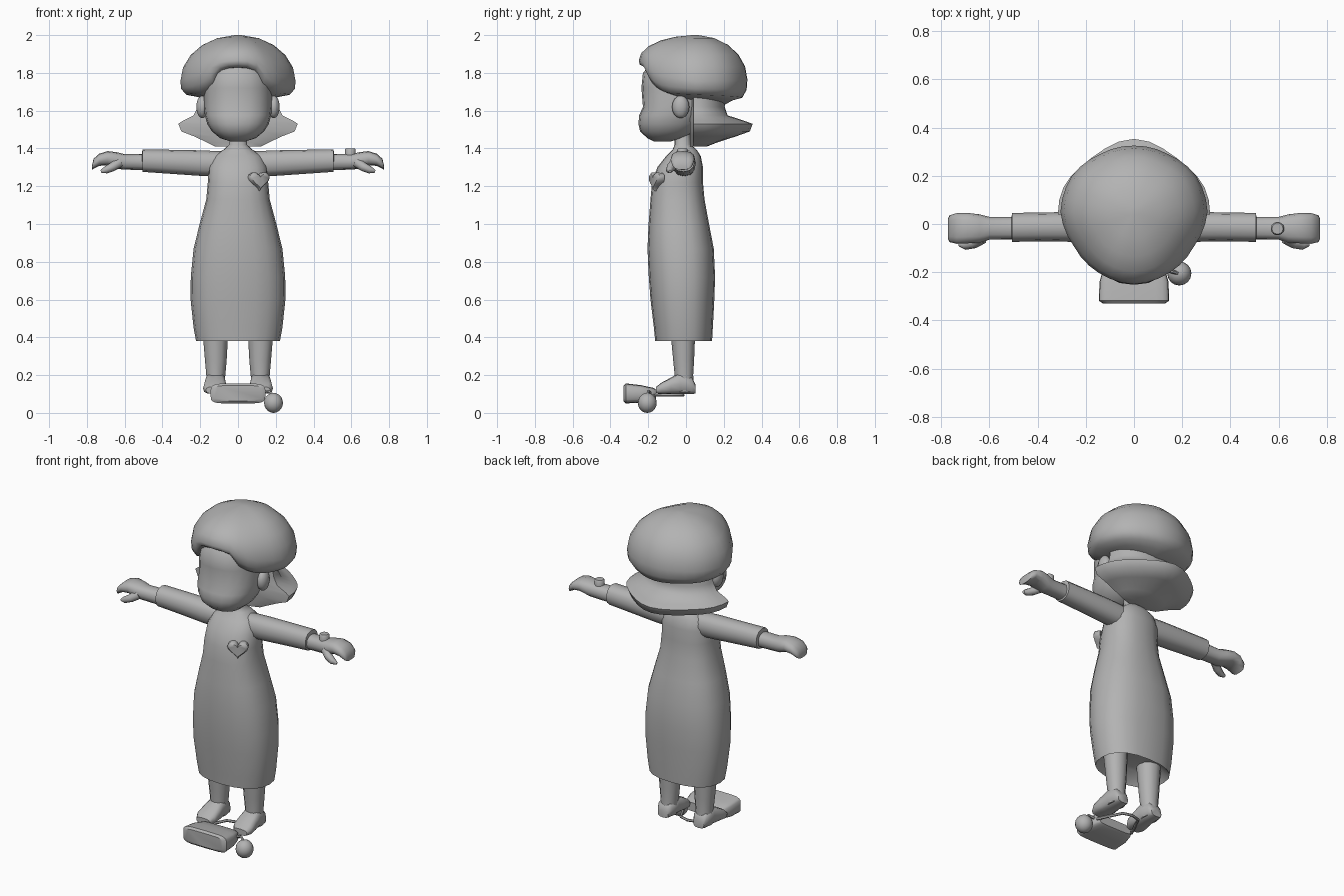
import bpy, bmesh, math
from mathutils import Vector

if "Cube" in bpy.data.objects:
    bpy.data.objects.remove(bpy.data.objects["Cube"])

gray = bpy.data.materials.new("plain gray")
gray.diffuse_color = (0.45, 0.45, 0.45, 1)
gray.use_nodes = True
gray.node_tree.nodes["Principled BSDF"].inputs["Base Color"].default_value = gray.diffuse_color


def finish(name, bm, angle=50):
    bmesh.ops.recalc_face_normals(bm, faces=bm.faces)
    me = bpy.data.meshes.new(name)
    bm.to_mesh(me)
    bm.free()
    ob = bpy.data.objects.new(name, me)
    bpy.context.collection.objects.link(ob)
    me.materials.append(gray)
    bpy.ops.object.select_all(action='DESELECT')
    ob.select_set(True)
    bpy.context.view_layer.objects.active = ob
    bpy.ops.object.shade_smooth_by_angle(angle=math.radians(angle))
    return ob


def skin(name, rings, angle=50):
    """Join closed rings of points into a capped surface."""
    bm = bmesh.new()
    vs = [[bm.verts.new(p) for p in r] for r in rings]
    n = len(vs[0])
    for a, b in zip(vs, vs[1:]):
        for i in range(n):
            j = (i + 1) % n
            bm.faces.new((a[i], a[j], b[j], b[i]))
    bm.faces.new(vs[0])
    bm.faces.new(vs[-1])
    return finish(name, bm, angle)


def loft(name, axis, rows, n=14, power=2.3, side=1, angle=50):
    """Rows: (position on axis, u min, u max, v min, v max)."""
    rings = []
    for t, u0, u1, v0, v1 in rows:
        ring = []
        for i in range(n):
            a = 2 * math.pi * i / n
            c, s = math.cos(a), math.sin(a)
            u = (u0 + u1) / 2 + (u1 - u0) / 2 * math.copysign(abs(c) ** (2 / power), c)
            v = (v0 + v1) / 2 + (v1 - v0) / 2 * math.copysign(abs(s) ** (2 / power), s)
            x, y, z = {'X': (t, u, v), 'Y': (u, t, v), 'Z': (u, v, t)}[axis]
            ring.append((x * side, y, z))
        rings.append(ring)
    return skin(name, rings, angle)


def tube(name, pts, radii, n=8):
    """Round tube through points."""
    rings = []
    for i, p in enumerate(pts):
        d = Vector(pts[min(i + 1, len(pts) - 1)]) - Vector(pts[max(i - 1, 0)])
        q = d.to_track_quat('Z', 'Y')
        rings.append([Vector(p) + q @ Vector((radii[i] * math.cos(2 * math.pi * k / n),
                                              radii[i] * math.sin(2 * math.pi * k / n), 0))
                      for k in range(n)])
    return skin(name, rings)


def ball(name, centre, scale, u=16, v=10):
    bm = bmesh.new()
    bmesh.ops.create_uvsphere(bm, u_segments=u, v_segments=v, radius=1)
    for w in bm.verts:
        w.co = Vector(centre) + Vector([w.co[i] * scale[i] for i in range(3)])
    return finish(name, bm)


def interp(table, x):
    for (x0, y0), (x1, y1) in zip(table, table[1:]):
        if x <= x1:
            return y0 + (y1 - y0) * (x - x0) / (x1 - x0)
    return table[-1][1]


# dress with shoulders and neck, recessed under the hem
dress = [(0.44, .17, -.11, .09), (0.38, .222, -.163, .138), (0.45, .235, -.17, .142),
         (0.6, .251, -.188, .15), (0.72, .25, -.197, .154), (0.87, .235, -.204, .147),
         (1.0, .203, -.198, .122), (1.13, .168, -.188, .098), (1.22, .16, -.18, .09),
         (1.30, .155, -.152, .09), (1.36, .13, -.105, .078), (1.395, .075, -.07, .055),
         (1.42, .048, -.06, .025), (1.50, .045, -.06, .02)]
loft("dress", 'Z', [(z, -w, w, f, b) for z, w, f, b in dress], 20, 2.4)

# head with full cheeks
head = [(1.437, .04, -.17, -.08), (1.455, .095, -.205, -.02), (1.49, .138, -.243, .05),
        (1.53, .163, -.252, .08), (1.575, .175, -.248, .1), (1.62, .18, -.228, .12),
        (1.72, .18, -.236, .16), (1.80, .175, -.228, .17), (1.88, .12, -.16, .12)]
loft("head", 'Z', [(z, -w, w, f, b) for z, w, f, b in head], 20, 2.3)

# hair cap: plan radius, widest height and lower edge vary with angle from the front
plan = [(0, .30), (30, .292), (60, .287), (90, .305), (120, .298), (150, .278), (180, .275)]
edge = [(0, 1.825), (18, 1.82), (25, 1.78), (31, 1.725), (55, 1.68), (90, 1.675), (180, 1.655)]
wide = [(0, 1.865), (18, 1.86), (45, 1.79), (90, 1.755), (180, 1.765)]
COLS = 36


def cap_ring(step):
    ring = []
    for i in range(COLS):
        deg = 360 * i / COLS
        k = min(deg, 360 - deg)
        R, ze, zb = interp(plan, k), interp(edge, k), interp(wide, k)
        if step <= 5:
            t = math.radians(4 + 86 * step / 5)
            r, z = R * math.sin(t), zb + (2 - zb) * math.cos(t)
        else:
            f, m = [(.985, .5), (.9, .12), (.72, 0), (.5, -.3)][step - 6]
            r, z = R * f, ze + (zb - ze) * m
        a = math.radians(deg)
        ring.append((r * math.sin(a), .05 - r * math.cos(a), z))
    return ring


skin("hair_cap", [cap_ring(s) for s in range(10)], 60)

# flipped-out lower hair around the sides and back
flip = [(1.70, .20, .17), (1.62, .212, .165), (1.575, .235, .18), (1.545, .295, .255),
        (1.53, .316, .295), (1.49, .30, .28), (1.465, .235, .21), (1.43, .16, .12),
        (1.41, .12, .07)]
rings = []
for z, rx, ry in flip:
    ring = []
    for i in range(17):
        a = math.pi * i / 16
        lift = .018 * math.cos(4 * a) if 1.46 < z < 1.56 else 0
        ring.append((rx * math.cos(a), .04 + (ry + lift) * math.sin(a), z))
    ring += [(-rx * .5, .02, z), (rx * .5, .02, z)]
    rings.append(ring)
skin("lower_hair", rings, 60)

for side, tag in ((1, "left"), (-1, "right")):
    # ear
    ball(tag + "_ear", (side * .19, -.028, 1.62), (.032, .046, .06), 10, 8)
    # sleeve
    loft(tag + "_sleeve", 'X', [(.08, -.07, .05, 1.25, 1.385), (.2, -.075, .052, 1.255, 1.39),
                                (.36, -.072, .048, 1.266, 1.393), (.505, -.074, .046, 1.276, 1.395),
                                (.508, -.06, .03, 1.29, 1.38)], 12, 2.3, side)
    # forearm and hand
    loft(tag + "_hand", 'X', [(.48, -.064, .03, 1.285, 1.372), (.6, -.065, .03, 1.288, 1.37),
                              (.64, -.078, .04, 1.292, 1.38), (.69, -.08, .046, 1.31, 1.386),
                              (.735, -.082, .045, 1.308, 1.372), (.765, -.075, .036, 1.292, 1.345),
                              (.772, -.06, .02, 1.288, 1.312)], 12, 2.5, side)
    # thumb
    tube(tag + "_thumb", [(side * .63, -.055, 1.325), (side * .665, -.078, 1.302),
                          (side * .70, -.088, 1.286), (side * .725, -.085, 1.278)],
         [.028, .024, .019, .008])
    # leg
    loft(tag + "_leg", 'Z', [(.11, .075, .165, -.06, .045), (.2, .067, .168, -.06, .038),
                             (.28, .06, .175, -.068, .043), (.46, .05, .19, -.085, .05)],
         12, 2.1, side)
    # foot
    loft(tag + "_foot", 'Y', [(.05, .085, .155, .102, .15), (.03, .072, .168, .1, .19),
                              (-.03, .066, .172, .1, .215), (-.08, .062, .18, .1, .187),
                              (-.13, .062, .185, .1, .16), (-.158, .08, .17, .102, .138)],
         12, 3, side)

# wrist button
loft("wrist_button", 'Z', [(1.36, .567, .623, -.047, .009), (1.395, .567, .623, -.047, .009),
                           (1.401, .572, .618, -.042, .004)], 14, 2)

# heart badge, turned to follow the chest
bm = bmesh.new()
outline = []
for i in range(24):
    t = 2 * math.pi * i / 24
    outline.append((.0037 * 16 * math.sin(t) ** 3,
                    .0034 * (13 * math.cos(t) - 5 * math.cos(2 * t)
                             - 2 * math.cos(3 * t) - math.cos(4 * t)) + .008))
yaw = math.radians(26)
layers = []
for scale, depth in ((.95, .025), (1, -.006), (.8, -.018)):
    layers.append([(.112 + x * scale * math.cos(yaw) - depth * math.sin(yaw),
                    -.16 + x * scale * math.sin(yaw) + depth * math.cos(yaw),
                    1.225 + z * scale) for x, z in outline])
bm.free()
skin("heart_badge", layers)

# bag lying in front of the feet
loft("bag", 'Y', [(-.33, -.128, .128, .062, .145), (-.318, -.146, .146, .05, .156),
                  (-.24, -.143, .143, .054, .147), (-.175, -.125, .125, .064, .133),
                  (-.16, -.11, .11, .072, .125)], 20, 5, 1, 40)

# strap looping back between the feet
arc = [(.125, -.17), (.085, -.09), (.055, -.03), (0, -.015), (-.055, -.03), (-.085, -.09), (-.125, -.17)]
tube("bag_strap", [(x, y, .093) for x, y in arc], [.008] * len(arc), 6)

# ball charm and its link
ball("ball_charm", (.188, -.205, .053), (.05, .05, .053))
tube("charm_link", [(.125, -.19, .105), (.16, -.198, .115), (.185, -.205, .095)], [.008] * 3, 6)
